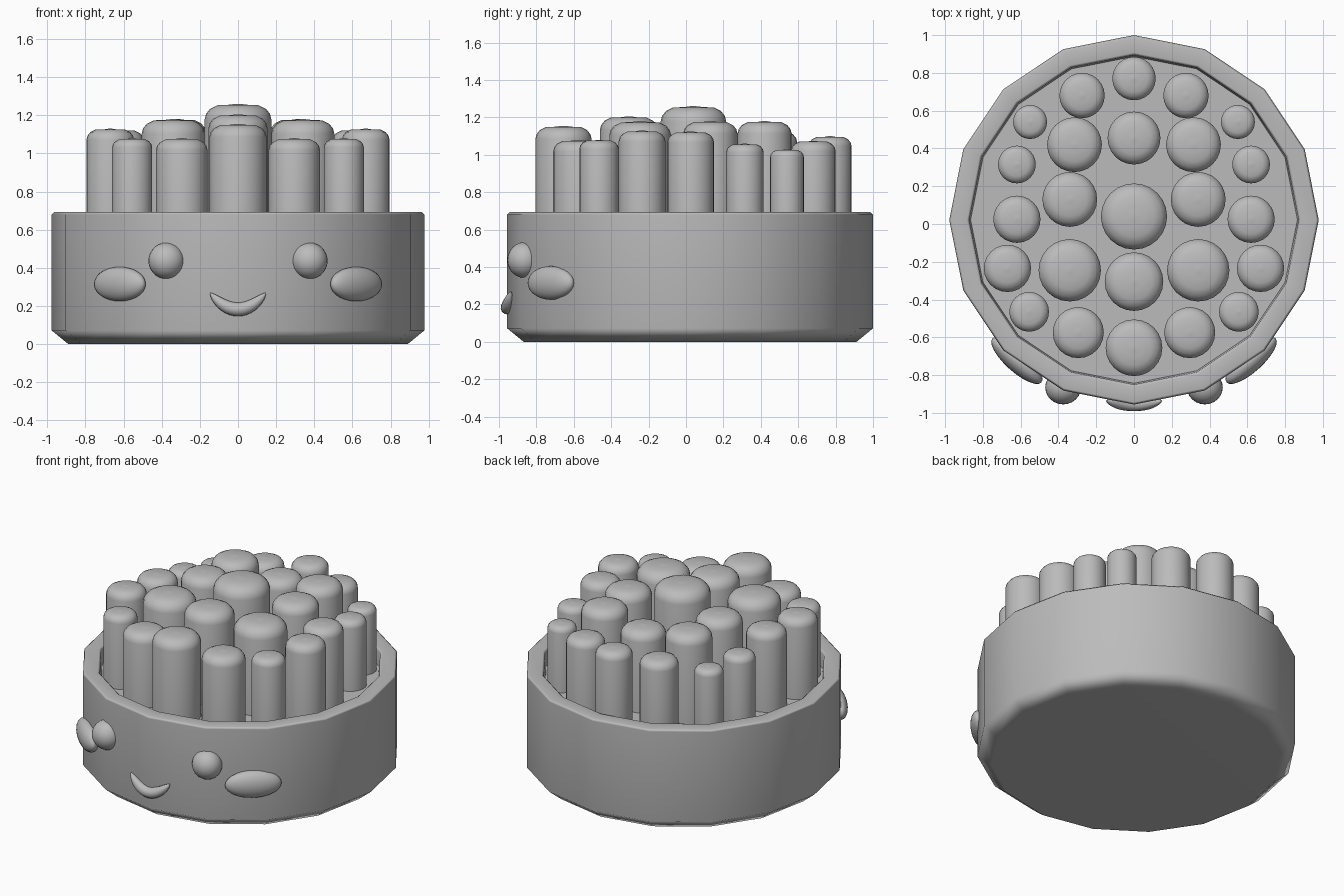
import bpy, bmesh, math
from mathutils import Vector

cube = bpy.data.objects.get("Cube")
if cube:
    bpy.data.objects.remove(cube, do_unlink=True)

grey = bpy.data.materials.new("plain grey")
grey.use_nodes = True
grey.diffuse_color = (0.5, 0.5, 0.5, 1)
grey.node_tree.nodes["Principled BSDF"].inputs["Base Color"].default_value = (0.5, 0.5, 0.5, 1)


def finish(obj, angle=60):
    obj.data.materials.clear()
    obj.data.materials.append(grey)
    bpy.ops.object.select_all(action='DESELECT')
    obj.select_set(True)
    bpy.context.view_layer.objects.active = obj
    bpy.ops.object.shade_smooth_by_angle(angle=math.radians(angle))
    return obj


def lathe(name, profile, sides, centre):
    """Turn (radius, height) points round a vertical axis."""
    bm = bmesh.new()
    rings = []
    for r, z in profile:
        ring = []
        for i in range(sides):
            a = 2 * math.pi * i / sides
            ring.append(bm.verts.new((r * math.cos(a), r * math.sin(a), z)))
        rings.append(ring)
    for low, high in zip(rings, rings[1:]):
        for i in range(sides):
            j = (i + 1) % sides
            bm.faces.new((low[i], low[j], high[j], high[i]))
    bm.faces.new(rings[0][::-1])
    bm.faces.new(rings[-1])
    mesh = bpy.data.meshes.new(name)
    bm.to_mesh(mesh)
    bm.free()
    obj = bpy.data.objects.new(name, mesh)
    obj.location = (centre[0], centre[1], 0)
    bpy.context.collection.objects.link(obj)
    return finish(obj)


def ellipsoid(name, centre, size, turn=0):
    bpy.ops.mesh.primitive_uv_sphere_add(segments=24, ring_count=14, location=centre,
                                         rotation=(0, 0, turn))
    obj = bpy.context.object
    obj.name = name
    obj.scale = size
    return finish(obj)


# Sixteen-sided pot with a bevelled foot, rounded rim and sunken floor
POT_Y = 0.022
FLOOR = 0.59
pot = lathe("pot", [(0.89, 0), (0.978, 0.072), (0.978, 0.68), (0.965, 0.693),
                    (0.885, 0.693), (0.872, 0.68), (0.865, FLOOR)], 16, (0, POT_Y))
weighted = pot.modifiers.new("even shading", 'WEIGHTED_NORMAL')
weighted.keep_sharp = True


# Round-topped stems: x, y, radius, top height
def stem(name, x, y, r, top):
    lathe(name, [(r, FLOOR - 0.03), (r, top - 0.46 * r), (0.96 * r, top - 0.3 * r),
                 (0.84 * r, top - 0.15 * r), (0.62 * r, top - 0.04 * r),
                 (0.3 * r, top - 0.005), (0.08 * r, top)], 24, (x, y))


MIDDLE = [(0.04, 0.175, 1.26), (0.455, 0.14, 1.13), (0.77, 0.115, 1.10),
          (-0.305, 0.155, 1.205), (-0.655, 0.15, 1.155)]
PAIRS = [(0.315, 0.42, 0.145, 1.18), (0.34, 0.13, 0.145, 1.18),
         (0.34, -0.245, 0.165, 1.18), (0.275, 0.68, 0.12, 1.075),
         (0.55, 0.54, 0.09, 1.03), (0.62, 0.315, 0.10, 1.06),
         (0.62, 0.025, 0.125, 1.125), (0.67, -0.235, 0.125, 1.13),
         (0.555, -0.465, 0.105, 1.08), (0.295, -0.575, 0.135, 1.08)]
for n, (y, r, top) in enumerate(MIDDLE):
    stem(f"middle_stem_{n + 1}", 0, y, r, top)
for side, label in ((1, "left"), (-1, "right")):
    for n, (x, y, r, top) in enumerate(PAIRS):
        stem(f"{label}_stem_{n + 1}", side * x, y, r, top)

    # Eyes and flattened cheeks on the pot wall
    ellipsoid(f"{label}_eye", (side * 0.375, -0.865, 0.437), (0.095, 0.09, 0.095))
    ellipsoid(f"{label}_cheek", (side * 0.62, -0.722, 0.315), (0.175, 0.06, 0.09),
              side * math.radians(42))

# Smiling mouth: a thick arc tapering to its corners
curve = bpy.data.curves.new("mouth", 'CURVE')
curve.dimensions = '3D'
curve.bevel_depth = 0.036
curve.bevel_resolution = 4
curve.use_fill_caps = True
STEPS = 16
spline = curve.splines.new('POLY')
spline.points.add(STEPS)
for i, p in enumerate(spline.points):
    t = 2 * i / STEPS - 1
    p.co = (0.145 * t, -0.955 + 0.018 * t * t, 0.182 + 0.085 * t * t, 1)
    p.radius = max(0.12, (1 - t ** 4) ** 0.5 * (1 - 0.35 * t * t))
mouth = bpy.data.objects.new("mouth", curve)
bpy.context.collection.objects.link(mouth)
bpy.ops.object.select_all(action='DESELECT')
mouth.select_set(True)
bpy.context.view_layer.objects.active = mouth
bpy.ops.object.convert(target='MESH')
finish(bpy.context.object)
